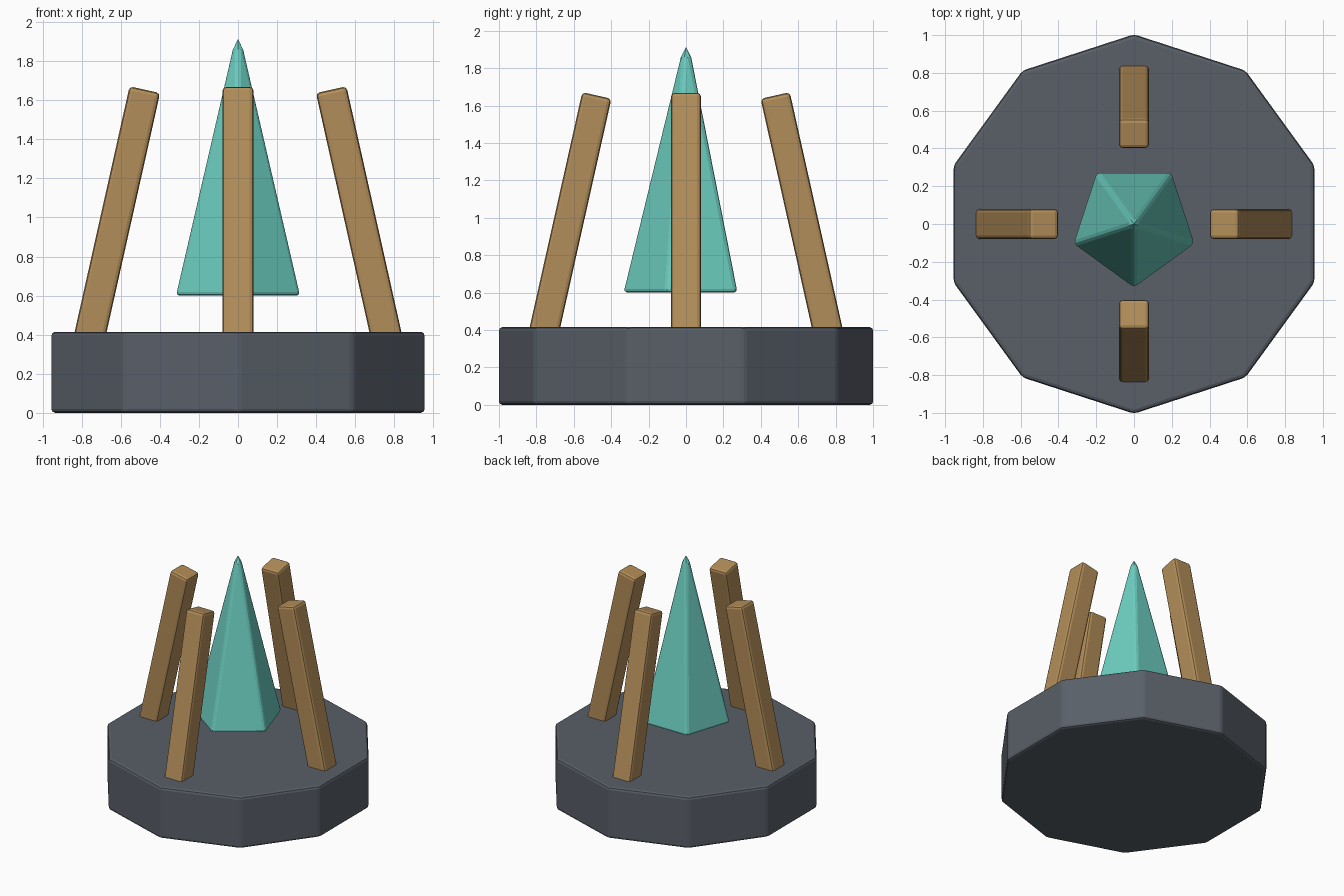
import bpy, math

if "Cube" in bpy.data.objects:
    bpy.data.objects.remove(bpy.data.objects["Cube"])


def finish(name, colour, width):
    """Name the active object, colour it and soften its edges."""
    ob = bpy.context.object
    ob.name = name
    bpy.ops.object.transform_apply(location=False, rotation=False, scale=True)
    mat = bpy.data.materials.get(colour[0]) or bpy.data.materials.new(colour[0])
    mat.diffuse_color = (*colour[1], 1)
    mat.use_nodes = True
    mat.node_tree.nodes["Principled BSDF"].inputs["Base Color"].default_value = mat.diffuse_color
    ob.data.materials.append(mat)
    bev = ob.modifiers.new("edge_bevel", 'BEVEL')
    bev.width = width
    bev.segments = 2
    bev.limit_method = 'ANGLE'
    bev.angle_limit = math.radians(30)
    return ob


STONE = ("stone", (0.10, 0.115, 0.14))
WOOD = ("wood", (0.45, 0.27, 0.10))
CRYSTAL = ("crystal", (0.15, 0.62, 0.53))

# Ten-sided base slab, corners pointing along y
bpy.ops.mesh.primitive_cylinder_add(vertices=10, radius=1.004, depth=0.415,
                                    location=(0, 0, 0.2075))
finish("base", STONE, 0.02)

# Floating five-sided crystal, one corner towards the front
bpy.ops.mesh.primitive_cone_add(vertices=5, radius1=0.34, radius2=0, depth=1.4,
                                location=(0, 0, 1.3), rotation=(0, 0, math.pi))
finish("crystal", CRYSTAL, 0.02)

# Four posts leaning inwards, sunk into the base
for i, side in enumerate(("right", "back", "left", "front")):
    a = i * math.pi / 2
    bpy.ops.mesh.primitive_cube_add(
        size=1, scale=(0.16, 0.16, 1.34), rotation=(0, -0.22, a),
        location=(0.623 * math.cos(a), 0.623 * math.sin(a), 1.0))
    finish(side + "_post", WOOD, 0.02)
